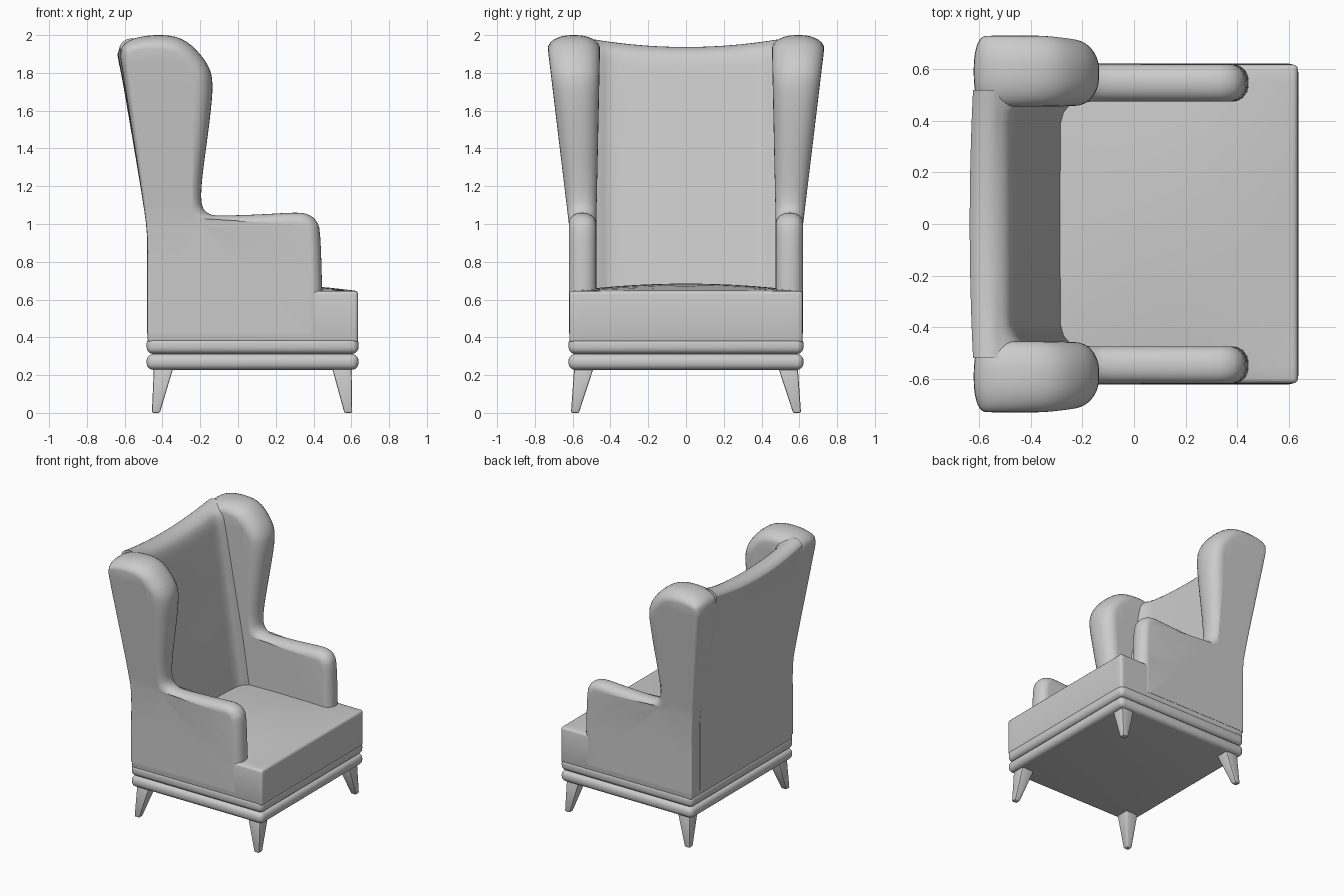
import bpy, bmesh, math
from mathutils import Vector

if "Cube" in bpy.data.objects:
    bpy.data.objects.remove(bpy.data.objects["Cube"])


def finish(bm, name, angle=40, mirror=None):
    """Turn a bmesh into a smooth shaded object, optionally mirrored."""
    bmesh.ops.remove_doubles(bm, verts=bm.verts, dist=0.0003)
    bmesh.ops.recalc_face_normals(bm, faces=bm.faces)
    me = bpy.data.meshes.new(name)
    bm.to_mesh(me)
    bm.free()
    ob = bpy.data.objects.new(name, me)
    bpy.context.collection.objects.link(ob)
    bpy.ops.object.select_all(action='DESELECT')
    ob.select_set(True)
    bpy.context.view_layer.objects.active = ob
    bpy.ops.object.shade_smooth_by_angle(angle=math.radians(angle))
    if mirror is not None:
        m = ob.modifiers.new("mirror", 'MIRROR')
        m.use_axis = (False, mirror == 'Y', False)
    return ob


def slice_mesh(bm, axis, values):
    no = Vector((0, 0, 0))
    no[axis] = 1
    for v in values:
        bmesh.ops.bisect_plane(bm, geom=bm.verts[:] + bm.edges[:] + bm.faces[:],
                               plane_co=no * v, plane_no=no)


def rounded_box(lo, hi, radius, segments):
    bm = bmesh.new()
    bmesh.ops.create_cube(bm, size=1)
    for v in bm.verts:
        v.co = [(a + b) / 2 + c * (b - a) for a, b, c in zip(lo, hi, v.co)]
    bmesh.ops.bevel(bm, geom=bm.edges[:], offset=radius, segments=segments,
                    profile=0.5, affect='EDGES')
    return bm


def spline(pts, n=4):
    """Open Catmull-Rom through points of any dimension."""
    out = []
    for i in range(len(pts) - 1):
        a, b, c, d = (pts[max(0, min(len(pts) - 1, j))] for j in range(i - 1, i + 3))
        for s in range(n):
            t = s / n
            out.append([0.5 * (2 * q + (r - p) * t + (2 * p - 5 * q + 4 * r - w) * t * t
                               + (3 * q - p - 3 * r + w) * t ** 3)
                        for p, q, r, w in zip(a, b, c, d)])
    return out + [list(pts[-1])]


def loft(bm, rings):
    for r0, r1 in zip(rings, rings[1:]):
        for i in range(len(r0)):
            j = (i + 1) % len(r0)
            bm.faces.new((r0[i], r0[j], r1[j], r1[i]))
    caps = [bm.faces.new(rings[0]), bm.faces.new(rings[-1])]
    bmesh.ops.triangulate(bm, faces=caps)


def clamp01(v):
    return max(0.0, min(1.0, v))


# Seat block with a gently crowned top
bm = rounded_box((-.478, -.618, .37), (.636, .618, .645), .018, 3)
slice_mesh(bm, 0, [-.4 + .1 * i for i in range(11)])
slice_mesh(bm, 1, [-.55 + .1 * i for i in range(12)])
for v in bm.verts:
    if v.co.z > .63:
        v.co.z += .04 * clamp01(1 - (v.co.y / .615) ** 2) * clamp01(1 - ((v.co.x - .05) / .585) ** 2)
finish(bm, "seat")

# Two padded rolls around the base
for name, z0, z1 in (("upper_base_roll", .312, .402), ("lower_base_roll", .228, .312)):
    finish(rounded_box((-.484, -.622, z0), (.638, .622, z1), .036, 5), name, 60)

# Arm and wing in one panel: x, z, edge inset, share of thickness rounded
outline = spline([
    (-.48, .42, .012, .15), (-.48, .70, .012, .15), (-.48, .93, .012, .15),
    (-.51, 1.17, .02, .3), (-.60, 1.74, .03, .7), (-.622, 1.89, .04, .9),
    (-.60, 1.955, .055, .9), (-.52, 1.99, .065, .9), (-.40, 2.0, .075, .9),
    (-.30, 1.98, .085, .9), (-.22, 1.92, .09, .9), (-.155, 1.83, .09, .9),
    (-.135, 1.73, .09, .9), (-.15, 1.55, .085, .9), (-.185, 1.28, .07, .95),
    (-.195, 1.15, .065, .95), (-.185, 1.085, .062, .95), (-.15, 1.053, .062, .95),
    (-.09, 1.045, .062, .95), (.10, 1.05, .062, .95), (.30, 1.06, .062, .95),
    (.37, 1.05, .062, .95), (.415, 1.015, .062, .95), (.435, .94, .06, .95),
    (.445, .66, .06, .95), (.445, .42, .06, .95)], 3)
bm = bmesh.new()
rings = []
STEPS = 7
angles = [(-1, math.pi / 2 * (1 - i / STEPS)) for i in range(STEPS + 1)]
angles += [(1, math.pi / 2 * i / STEPS) for i in range(STEPS + 1)]
for side, a in angles:
    ring = []
    for i, (x, z, r, k) in enumerate(outline):
        p, q = outline[max(i - 1, 0)], outline[min(i + 1, len(outline) - 1)]
        t = Vector((q[0] - p[0], q[1] - p[1])).normalized()
        d = r * (1 - math.cos(a))
        ring.append(bm.verts.new((x + t.y * d, side * (1 - k + k * math.sin(a)), z - t.x * d)))
    rings.append(ring)
loft(bm, rings)
slice_mesh(bm, 2, [.7, 1.0, 1.1, 1.25, 1.4, 1.55, 1.7, 1.85])
for v in bm.verts:  # flare the wing outward with height
    u = clamp01((v.co.z - 1.0) / .93)
    inner, outer = .475 - .02 * u, .62 + .112 * u
    v.co.y = inner + (v.co.y + 1) / 2 * (outer - inner)
finish(bm, "arm_and_wing", 40, 'Y')

# Leaning back panel with dipped top edge and soft inner corners
section = spline([(-.482, .42), (-.482, .70), (-.482, .94), (-.512, 1.17), (-.605, 1.72),
                  (-.634, 1.87), (-.634, 1.905), (-.60, 1.932), (-.55, 1.935), (-.50, 1.91),
                  (-.472, 1.86), (-.45, 1.74), (-.39, 1.35), (-.335, 1.0), (-.285, .66),
                  (-.26, .45)], 3)
bm = bmesh.new()
rings = []
half = len(section) * 8 // 15
for s in range(25):
    y = -.52 + 1.04 * s / 24
    ring = []
    for i, (x, z) in enumerate(section):
        w = clamp01((z - 1) / .9)
        if i > half:
            x += .05 * clamp01((abs(y) - .39) / .09) ** 2 * clamp01((i - half) / 6)
        else:
            x += .012 * (y / .5) ** 2 * w
        ring.append(bm.verts.new((x, y, z + .036 * (y / .46) ** 2 * w)))
    rings.append(ring)
loft(bm, rings)
finish(bm, "backrest", 50)

# Splayed, tapered legs: centre x, y and half width at top and bottom
for name, tx, bx in (("front_leg", .548, .584), ("rear_leg", -.392, -.435)):
    bm = bmesh.new()
    bmesh.ops.create_cube(bm, size=2)
    for v in bm.verts:
        top = v.co.z > 0
        cx, cy, h = (tx, .538, .053) if top else (bx, .588, .021)
        v.co = (cx + v.co.x * h, cy + v.co.y * h, .25 if top else 0)
    bmesh.ops.bevel(bm, geom=bm.edges[:], offset=.008, segments=2, profile=.5, affect='EDGES')
    finish(bm, name, 40, 'Y')
